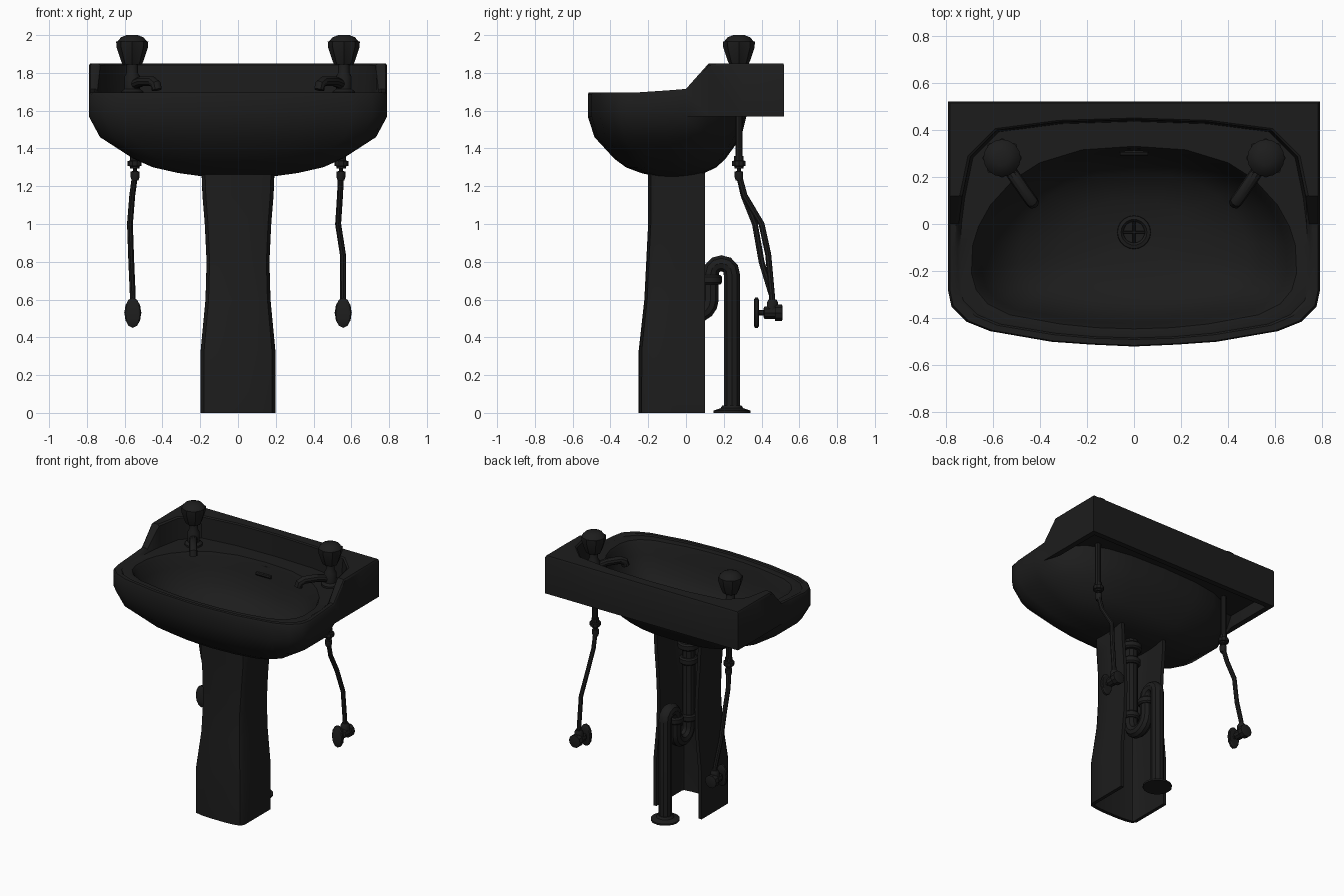
import bpy, bmesh, math
from mathutils import Vector, Matrix

if "Cube" in bpy.data.objects:
    bpy.data.objects.remove(bpy.data.objects["Cube"])

mat = bpy.data.materials.new("dark_finish")
mat.diffuse_color = (0.012, 0.012, 0.012, 1)
mat.use_nodes = True
mat.node_tree.nodes["Principled BSDF"].inputs["Base Color"].default_value = mat.diffuse_color


def make(name, bm):
    bmesh.ops.remove_doubles(bm, verts=bm.verts[:], dist=0.0005)
    bmesh.ops.recalc_face_normals(bm, faces=bm.faces[:])
    me = bpy.data.meshes.new(name)
    bm.to_mesh(me)
    bm.free()
    me.materials.append(mat)
    ob = bpy.data.objects.new(name, me)
    bpy.context.collection.objects.link(ob)
    return ob


def skin(name, rings, closed=True, caps=True):
    bm = bmesh.new()
    vs = [[bm.verts.new(p) for p in r] for r in rings]
    n = len(vs[0])
    for a, b in zip(vs, vs[1:]):
        for i in range(n if closed else n - 1):
            j = (i + 1) % n
            bm.faces.new((a[i], a[j], b[j], b[i]))
    if caps:
        bm.faces.new(vs[0])
        bm.faces.new(vs[-1])
    return make(name, bm)


def lathe(name, prof, loc, axis='Z', seg=16, lobe=1.0, sx=1.0):
    """Revolve (radius, height) pairs; lobe < 1 pulls in every other point."""
    rot = Matrix.Rotation(-math.pi / 2, 3, 'X') if axis == 'Y' else Matrix.Identity(3)
    rings = []
    for r, h in prof:
        ring = []
        for i in range(seg):
            a = 2 * math.pi * i / seg
            k = r * (lobe if i % 2 else 1)
            ring.append(Vector(loc) + rot @ Vector((k * math.cos(a) * sx, k * math.sin(a), h)))
        rings.append(ring)
    return skin(name, rings)


def tube(name, pts, radius, res=3):
    cu = bpy.data.curves.new(name, 'CURVE')
    cu.dimensions = '3D'
    cu.bevel_depth, cu.bevel_resolution, cu.use_fill_caps = radius, res, True
    sp = cu.splines.new('POLY')
    sp.points.add(len(pts) - 1)
    for p, c in zip(sp.points, pts):
        p.co = (*c, 1)
    cu.materials.append(mat)
    ob = bpy.data.objects.new(name, cu)
    bpy.context.collection.objects.link(ob)


# Basin: matched half outlines, front centre to back centre
outer = [(0, -.52), (.18, -.512), (.35, -.50), (.61, -.455), (.71, -.415), (.775, -.35), (.79, -.28),
         (.79, -.10), (.79, 0), (.79, .12), (.79, .30), (.79, .52), (.40, .52), (0, .52)]
wall = [(0, -.49), (.17, -.485), (.34, -.47), (.58, -.43), (.675, -.39), (.735, -.33), (.755, -.27),
        (.76, -.10), (.755, 0), (.74, .12), (.705, .29), (.59, .405), (.32, .44), (0, .45)]
lip = [(0, -.445), (.16, -.44), (.31, -.425), (.53, -.385), (.62, -.34), (.67, -.28), (.69, -.21),
       (.685, -.09), (.66, -.01), (.61, .08), (.51, .19), (.40, .26), (.22, .315), (0, .33)]
under = outer[:9] + [(.70, .12), (.60, .22), (.46, .28), (.28, .31), (0, .32)]


def height(y):
    keys = [(-1, 1.70), (-.25, 1.695), (0, 1.715), (.03, 1.74), (.12, 1.85), (1, 1.85)]
    for (a, p), (b, q) in zip(keys, keys[1:]):
        if y <= b:
            return p + (q - p) * (y - a) / (b - a)


def loop(half, z, s=1.0, cy=-.05):
    pts = [(x * s, cy + (y - cy) * s) for x, y in half]
    right = [(x, y, z(y) if callable(z) else z) for x, y in pts]
    return right + [(-x, y, h) for x, y, h in right[-2:0:-1]]


inner = [p if i < 9 else (min(p[0], .75), min(p[1], .48)) for i, p in enumerate(outer)]
roof = [1.57 if i < 9 else 1.66 for i in range(14)]


def hollow(half):
    r = [(x, y, z) for (x, y), z in zip(half, roof)]
    return r + [(-x, y, z) for x, y, z in r[-2:0:-1]]


rings = [loop(lip, z, s) for s, z in
         ((.08, 1.32), (.4, 1.335), (.7, 1.385), (.86, 1.48), (.94, 1.59), (.98, 1.665), (1, 1.685))]
rings += [loop(wall, 1.69, .97), loop(wall, lambda y: height(y) - .008, .985), loop(wall, height),
          loop(outer, height, .99), loop(outer, lambda y: height(y) - .012),
          loop(outer, 1.57), loop(inner, 1.57), hollow(inner), hollow(under)]
rings += [loop(under, z, s) for s, z in
          ((1, 1.57), (.925, 1.46), (.70, 1.345), (.57, 1.30), (.40, 1.27), (.22, 1.25))]
skin("basin", rings)

# Waste fitting and overflow in the bowl
lathe("waste_ring", [(.045, 1.315), (.045, 1.33), (.055, 1.342), (.07, 1.338), (.072, 1.315)], (0, -.035, 0), seg=20)
for k in range(2):
    a = math.pi / 2 * k
    d = Vector((math.cos(a), math.sin(a), 0)) * .046
    c = Vector((0, -.035, 1.335))
    tube("waste_bar", [c - d, c + d], .006, 1)
tube("overflow_slot", [(-.06, .303, 1.60), (.06, .303, 1.60)], .013, 2)

# Pedestal: hollow U section, open at the back
prof = [(0, .195, -.25), (.33, .195, -.25), (.60, .168, -.22), (.80, .162, -.21),
        (1.0, .172, -.20), (1.15, .185, -.20), (1.27, .19, -.20)]
section = [(1, 1), (1, .5), (1, .1), (.93, .04), (.65, .012), (.3, 0)]  # width, depth fractions
rings = []
for z, w, f in prof:
    side = [(w * a, f + (.10 - f) * b, z) for a, b in section]
    rings.append(side + [(-x, y, h) for x, y, h in reversed(side)])
ped = skin("pedestal", rings, closed=False, caps=False)
sol = ped.modifiers.new("thickness", 'SOLIDIFY')
sol.thickness, sol.offset = .025, 0
for v in ped.data.vertices:  # keep the outer skin on the measured outline
    v.co.x *= .95
    v.co.y = v.co.y + .012 if v.co.y < -.1 else v.co.y

# Waste trap: tail, U bend, over bend and floor pipe
path = [(0, -.03, 1.3), (0, -.03, .60)]
path += [(0, .05 - .08 * math.cos(t), .60 - .08 * math.sin(t)) for t in (math.pi * i / 8 for i in range(1, 8))]
path += [(0, .13, .60), (0, .13, .73)]
path += [(0, .187 - .057 * math.cos(t), .735 + .057 * math.sin(t)) for t in (math.pi * i / 6 for i in range(1, 6))]
path += [(0, .243, .73), (0, .243, .01)]
tube("waste_pipe", path, .045)
for z, y, r in ((1.17, -.03, .075), (1.06, -.03, .065), (.64, -.03, .06), (.68, .13, .06)):
    lathe("trap_nut", [(r * .85, 0), (r, .01), (r, .04), (r * .85, .05)], (0, y, z), seg=12)
lathe("floor_flange", [(.098, 0), (.098, .012), (.06, .025), (.05, .04)], (0, .243, 0))

for s, label in ((1, "right"), (-1, "left")):
    X, Y = s * .56, .28
    # Tap with fluted handle and angled spout
    lathe(label + "_tap_body", [(.06, 1.68), (.06, 1.70), (.042, 1.715), (.042, 1.78), (.03, 1.80), (.03, 1.86)], (X, Y, 0))
    lathe(label + "_tap_handle", [(.05, 1.845), (.058, 1.86), (.083, 1.935), (.085, 1.965)],
          (X, Y, 0), lobe=.86)
    lathe(label + "_handle_cap", [(.079, 1.965), (.06, 1.988), (.03, 2.0)], (X, Y, 0))
    tube(label + "_spout", [(X, Y, 1.735), (s * .51, .205, 1.755), (s * .455, .125, 1.755),
                            (s * .435, .098, 1.74), (s * .43, .092, 1.71)], .027)
    # Tap tail, nuts and supply pipe
    lathe(label + "_tap_tail", [(.02, 1.34), (.02, 1.69)], (s * .55, Y, 0), seg=10)
    lathe(label + "_tail_nut", [(.025, 1.295), (.025, 1.305), (.037, 1.308), (.037, 1.333), (.026, 1.336), (.026, 1.36)],
          (s * .547, Y, 0), seg=10)
    lathe(label + "_pipe_nut", [(.018, 1.23), (.024, 1.25), (.024, 1.278), (.011, 1.28), (.011, 1.30)],
          (s * .545, Y, 0), seg=10)
    if s > 0:
        mid = [(.54, .31, 1.15), (.53, .40, 1.0), (.555, .435, .84)]
    else:
        mid = [(-.56, .305, 1.15), (-.572, .365, 1.0), (-.565, .40, .80)]
    tube(label + "_supply_pipe", [(s * .545, .28, 1.26)] + mid + [(s * .557, .455, .62), (s * .557, .458, .56)], .016, 2)
    # Stop valve with oval handle
    V = (s * .557, 0, .53)
    lathe(label + "_valve_body", [(.022, .41), (.034, .415), (.034, .47), (.046, .472), (.046, .508), (.03, .512)], V, 'Y', 10)
    lathe(label + "_valve_socket", [(.03, .54), (.03, .585), (.022, .60)], (V[0], .458, 0), seg=10)
    lathe(label + "_valve_stem", [(.014, .37), (.014, .42)], V, 'Y', 8)
    lathe(label + "_valve_handle", [(.07, .36), (.08, .366), (.08, .38), (.07, .386)], V, 'Y', 12, sx=.56)

# Convert the pipes to meshes and shade
bpy.ops.object.select_all(action='SELECT')
bpy.context.view_layer.objects.active = ped
bpy.ops.object.convert(target='MESH')
bpy.ops.object.shade_smooth_by_angle(angle=math.radians(35))
